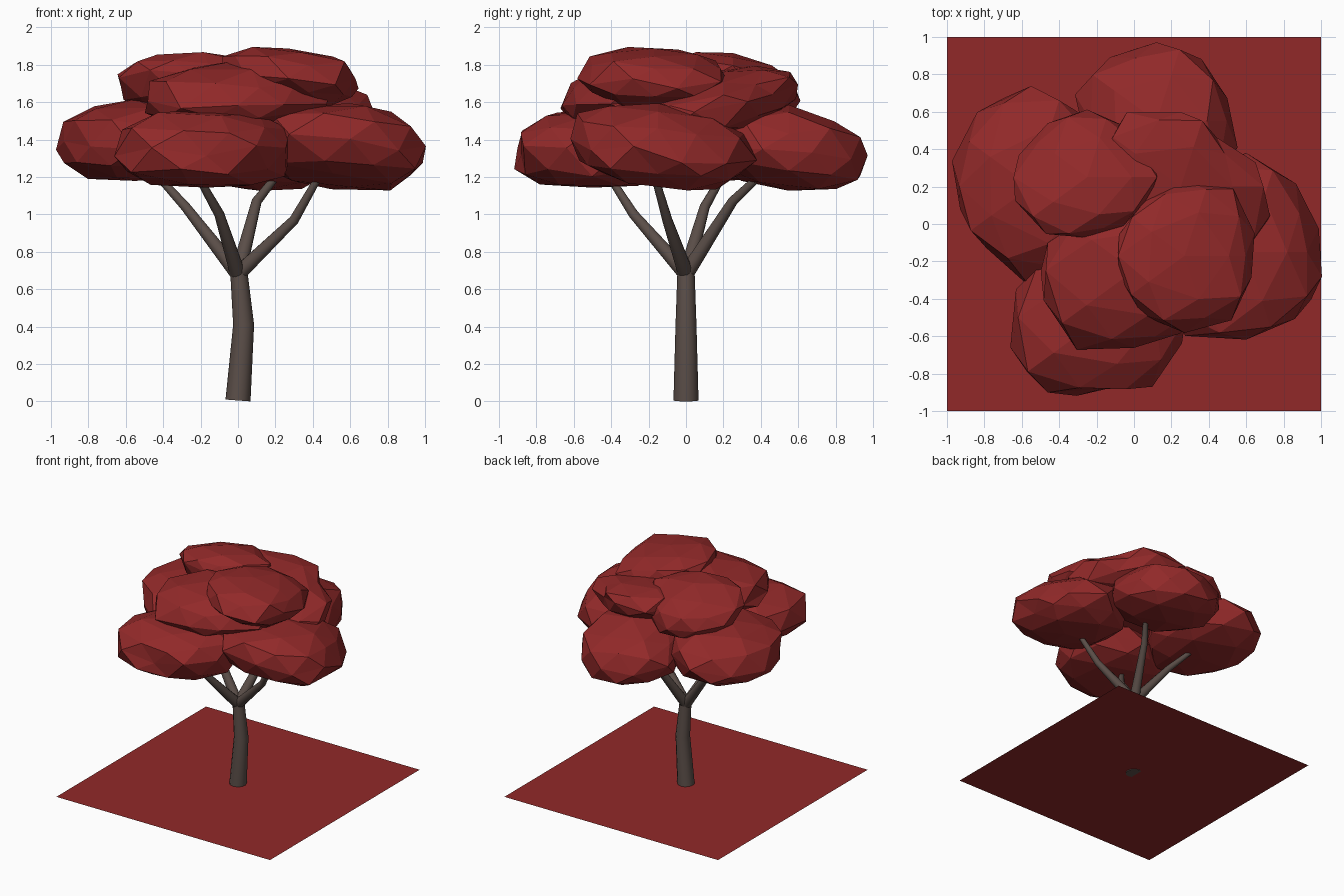
import bpy, bmesh, math, random
from mathutils import Vector

random.seed(4)
cube = bpy.data.objects.get("Cube")
if cube:
    bpy.data.objects.remove(cube)


def material(name, rgb):
    mat = bpy.data.materials.new(name)
    mat.use_nodes = True
    colour = (*rgb, 1)
    mat.diffuse_color = colour
    mat.node_tree.nodes["Principled BSDF"].inputs["Base Color"].default_value = colour
    return mat


leaf_red = material("leaf_red", (.285, .022, .022))
bark_brown = material("bark_brown", (.105, .077, .066))


def add_object(name, mesh, mat):
    obj = bpy.data.objects.new(name, mesh)
    bpy.context.scene.collection.objects.link(obj)
    mesh.materials.clear()
    mesh.materials.append(mat)
    return obj


def limb(name, points, radii):
    """Tapered round limb swept along a bent path."""
    curve = bpy.data.curves.new(name + "_path", "CURVE")
    curve.dimensions = "3D"
    curve.bevel_depth = 1
    curve.bevel_resolution = 4
    curve.use_fill_caps = True
    spline = curve.splines.new("POLY")
    spline.points.add(len(points) - 1)
    for target, point, radius in zip(spline.points, points, radii):
        target.co = (*point, 1)
        target.radius = radius
    path = bpy.data.objects.new(name + "_path", curve)
    bpy.context.scene.collection.objects.link(path)
    bpy.context.view_layer.update()
    graph = bpy.context.evaluated_depsgraph_get()
    mesh = bpy.data.meshes.new_from_object(path.evaluated_get(graph))
    bpy.data.objects.remove(path)
    obj = add_object(name, mesh, bark_brown)
    for other in bpy.context.selected_objects:
        other.select_set(False)
    bpy.context.view_layer.objects.active = obj
    obj.select_set(True)
    bpy.ops.object.shade_smooth_by_angle(angle=math.radians(40))


def leaf_clump(name, centre, low, high, reach, tilt=(0, 0)):
    """Faceted clump whose reach varies with the compass direction.
    The tilt slopes the whole clump along x and y."""
    bm = bmesh.new()
    bmesh.ops.create_icosphere(bm, subdivisions=2, radius=1)
    count = len(reach)
    for vert in bm.verts:
        x, y, z = vert.co
        # blend between the two nearest reaches
        turn = (math.atan2(y, x) / math.tau % 1) * count
        i = int(turn) % count
        part = turn - int(turn)
        radius = reach[i] * (1 - part) + reach[(i + 1) % count] * part
        flat = math.hypot(x, y)
        swell = flat ** -.25 if flat > .01 else 1
        radius *= swell * random.uniform(.93, 1.06)
        height = (high if z > 0 else low) - centre[2]
        lift = abs(z) ** .9 * height * random.uniform(.88, 1.03)
        lift += random.uniform(-.03, .03) * (1 - abs(z))
        slope = radius * (x * tilt[0] + y * tilt[1])
        vert.co = Vector(centre) + Vector((x * radius, y * radius, lift + slope))
    mesh = bpy.data.meshes.new(name)
    bm.to_mesh(mesh)
    bm.free()
    add_object(name, mesh, leaf_red)


# Ground sheet
bm = bmesh.new()
bmesh.ops.create_grid(bm, x_segments=1, y_segments=1, size=1)
sheet = bpy.data.meshes.new("ground_sheet")
bm.to_mesh(sheet)
bm.free()
add_object("ground_sheet", sheet, leaf_red).location.z = .007

# Trunk and branches
limb("trunk", [(0, 0, .005), (.03, 0, .41), (.002, 0, .72)], (.067, .056, .045))
fork = (0, 0, .68)
branches = {
    "left_branch": [(.3, -.1, .97), (.46, -.18, 1.25)],
    "right_branch": [(-.28, .1, 1.04), (-.47, .22, 1.25)],
    "front_branch": [(-.1, -.28, 1), (-.24, -.44, 1.25)],
    "back_branch": [(.1, .25, 1.07), (.24, .44, 1.25)],
}
for name, path in branches.items():
    limb(name, [fork] + path, (.042, .027, .018))

# Leaf clumps: centre, lowest and highest level, reach every eighth of a turn
leaf_clump("front_leaves", (-.17, -.5, 1.34), 1.12, 1.57,
           (.49, .44, .42, .45, .48, .54, .4, .46))
leaf_clump("right_leaves", (-.55, .2, 1.37), 1.17, 1.61,
           (.43, .49, .54, .46, .44, .41, .52, .46))
leaf_clump("back_leaves", (.12, .55, 1.34), 1.12, 1.58,
           (.42, .44, .4, .46, .42, .42, .42, .47), (0, -.1))
leaf_clump("left_leaves", (.6, -.15, 1.34), 1.13, 1.6,
           (.375, .42, .52, .53, .49, .55, .45, .48), (-.05, -.12))
leaf_clump("upper_front_leaves", (0, -.25, 1.59), 1.46, 1.82,
           (.53, .42, .35, .41, .54, .53, .42, .42))
leaf_clump("upper_right_leaves", (-.25, .25, 1.69), 1.52, 1.86,
           (.39, .35, .37, .36, .42, .38, .32, .32), (.03, -.2))
leaf_clump("upper_back_leaves", (.25, .2, 1.61), 1.45, 1.77,
           (.46, .33, .42, .5, .4, .4, .4, .56), (-.14, .16))
leaf_clump("crown_leaves", (.27, -.17, 1.73), 1.57, 1.9,
           (.38, .44, .41, .36, .38, .39, .39, .42), (-.09, -.04))
